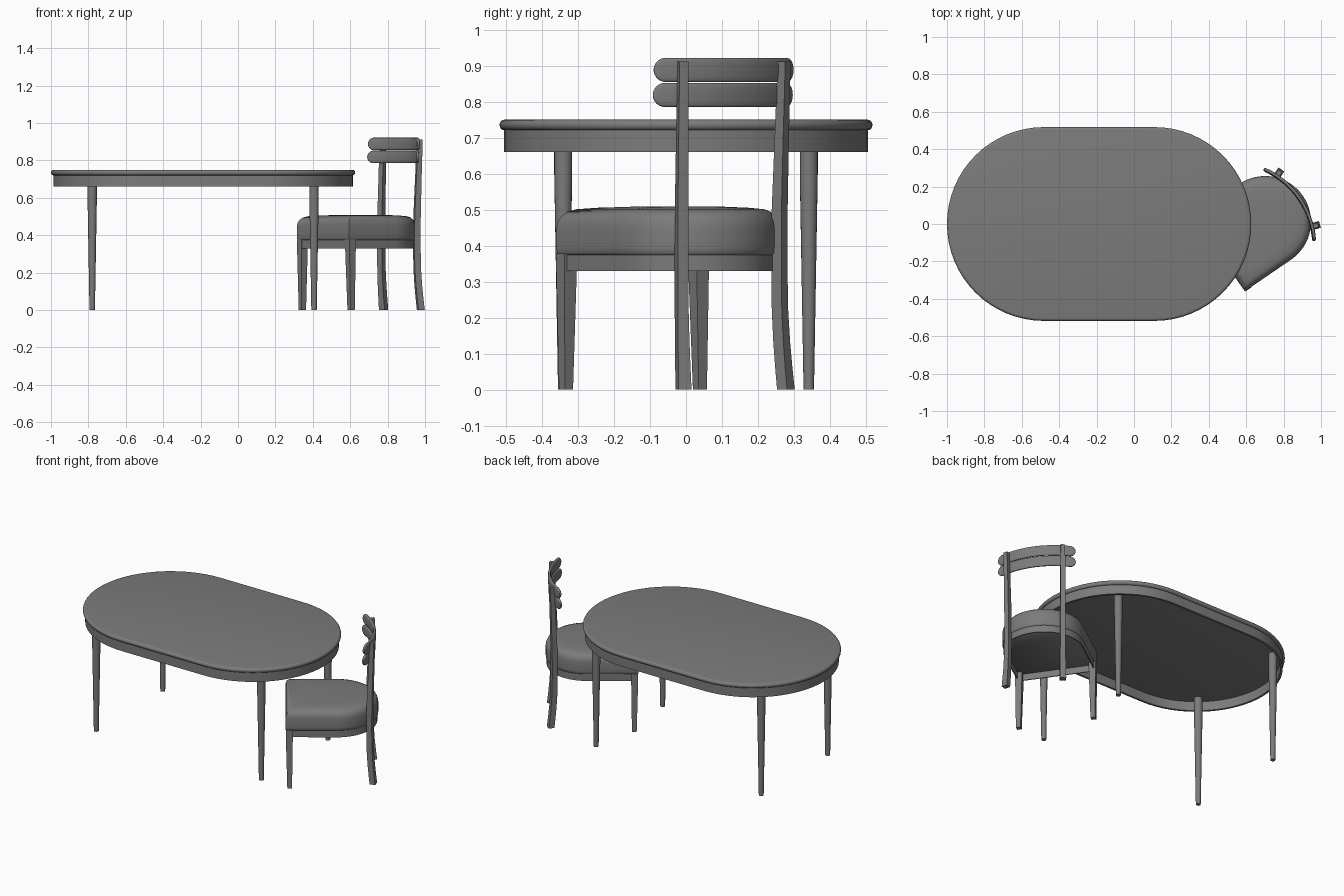
import bpy
import bmesh
from math import sin, cos, pi, sqrt, radians
from mathutils import Matrix, Vector

if "Cube" in bpy.data.objects:
    bpy.data.objects.remove(bpy.data.objects["Cube"])

grey = bpy.data.materials.new("plain_grey")
grey.use_nodes = True
GREY = (0.2, 0.2, 0.2, 1)
grey.diffuse_color = GREY
bsdf = next(n for n in grey.node_tree.nodes if n.type == 'BSDF_PRINCIPLED')
bsdf.inputs["Base Color"].default_value = GREY
bsdf.inputs["Roughness"].default_value = 0.6

TABLE = Matrix.Translation((-0.1865, 0, 0))
# chair space: +y runs from the seat front to the backrest
CHAIR = Matrix.Translation((0.472, -0.149, 0)) @ Matrix.Rotation(radians(-55), 4, 'Z')


def loft(name, rings, place, closed=False, angle=35):
    """Skin a list of equal-length point rings; closed joins last to first."""
    bm = bmesh.new()
    loops = [[bm.verts.new(p) for p in ring] for ring in rings]
    n = len(loops[0])
    pairs = list(zip(loops, loops[1:]))
    if closed:
        pairs.append((loops[-1], loops[0]))
    else:
        bm.faces.new(loops[0])
        bm.faces.new(loops[-1])
    for a, b in pairs:
        for i in range(n):
            j = (i + 1) % n
            bm.faces.new((a[i], a[j], b[j], b[i]))
    bmesh.ops.recalc_face_normals(bm, faces=bm.faces)
    mesh = bpy.data.meshes.new(name)
    bm.to_mesh(mesh)
    bm.free()
    mesh.materials.append(grey)
    ob = bpy.data.objects.new(name, mesh)
    ob.matrix_world = place
    bpy.context.collection.objects.link(ob)
    bpy.ops.object.select_all(action='DESELECT')
    ob.select_set(True)
    bpy.context.view_layer.objects.active = ob
    bpy.ops.object.shade_smooth_by_angle(angle=radians(angle))
    return ob


def stadium(inset, z, half=0.2955, radius=0.518, steps=32):
    r = radius - inset
    pts = []
    for side in (1, -1):
        for i in range(steps + 1):
            a = -pi / 2 + pi * i / steps
            pts.append((side * (half + r * cos(a)), side * r * sin(a), z))
    return pts


def seat_outline(inset, z, steps=32):
    """Straight front and sides with a half-round back."""
    r = 0.245 - inset
    front = 0.242 - inset
    pts = [(-front, inset - 0.022, z), (front, inset - 0.022, z)]
    for i in range(steps + 1):
        a = pi * i / steps
        pts.append((r * cos(a), 0.28 + r * sin(a), z))
    return pts


def rectangle(cx, cy, z, w, d, turn=0):
    rot = Matrix.Rotation(turn, 3, 'Z')
    return [Vector((cx, cy, z)) + rot @ Vector((sx * w / 2, sy * d / 2, 0))
            for sx, sy in ((-1, -1), (1, -1), (1, 1), (-1, 1))]


def frame(name, outline, place, inset, wall, low, high):
    """Hollow apron following an outline."""
    loft(name, [outline(inset, high), outline(inset, low),
                outline(inset + wall, low), outline(inset + wall, high)],
         place, closed=True)


# Table top with a bullnose edge
edge = []
for i in range(9):
    a = -pi / 2 + pi * i / 8
    edge.append(stadium(0.015 * (1 - cos(a)), 0.735 + 0.015 * sin(a)))
loft("table_top", edge, TABLE, angle=40)
frame("table_apron", stadium, TABLE, 0.013, 0.014, 0.66, 0.722)

# Round tapered table legs
for sx in (-1, 1):
    for sy in (-1, 1):
        rings = [[(sx * 0.593 + r * cos(2 * pi * k / 20),
                   sy * 0.341 + r * sin(2 * pi * k / 20), z) for k in range(20)]
                 for r, z in ((0.0145, 0), (0.025, 0.6), (0.025, 0.722))]
        name = "table_leg_" + ("front" if sy < 0 else "back") + ("_left" if sx > 0 else "_right")
        loft(name, rings, TABLE)

# Chair seat: padded cushion over a thin hollow apron
cushion = ((0.008, 0.372), (0.001, 0.38), (0, 0.395), (0, 0.45), (0.003, 0.467),
           (0.01, 0.482), (0.022, 0.494), (0.04, 0.501), (0.08, 0.505), (0.15, 0.508))
loft("seat_cushion", [seat_outline(i, z) for i, z in cushion], CHAIR, angle=50)
frame("seat_apron", seat_outline, CHAIR, 0.006, 0.006, 0.33, 0.376)

# Chair legs and back posts
POST = ((0, 0.022, 0.037, 0.034), (0.06, 0.015, 0.035, 0.034), (0.13, 0.008, 0.033, 0.034),
        (0.22, 0.002, 0.031, 0.034), (0.33, 0, 0.03, 0.034), (0.5, 0.001, 0.03, 0.033),
        (0.7, 0.008, 0.028, 0.029), (0.912, 0.016, 0.026, 0.026))
for side, label in ((-1, "right"), (1, "left")):
    loft("chair_front_leg_" + label,
         [rectangle(side * 0.227, 0.003, 0, 0.028, 0.028),
          rectangle(side * 0.224, 0.001, 0.33, 0.041, 0.041),
          rectangle(side * 0.224, 0.001, 0.378, 0.041, 0.041)], CHAIR)
    turn = -side * radians(20)
    loft("chair_back_post_" + label,
         [rectangle(side * (0.166 + out * sin(abs(turn))), 0.475 + out * cos(turn),
                    z, w, d, turn) for z, out, w, d in POST], CHAIR)


def back_rail(name, apex, zc, radius=0.45, span=0.246, h=0.0335, t=0.009):
    """Curved slat with round ends and softened edges."""
    stops = [(span - h + h * sin(k * pi / 16), max(cos(k * pi / 16), 0.05)) for k in range(9)]
    middle = [((span - h) * k / 10, 1) for k in range(-9, 10)]
    columns = [(-s, f) for s, f in reversed(stops)] + middle + stops
    rings = []
    for s, f in columns:
        a = s / radius
        ring = []
        for k in range(20):
            c, q = cos(2 * pi * k / 20), sin(2 * pi * k / 20)
            depth = t * (abs(c) ** 0.5) * (1 if c > 0 else -1) * (0.4 + 0.6 * sqrt(f))
            rr = radius + depth
            height = h * f * (abs(q) ** 0.7) * (1 if q > 0 else -1)
            ring.append((rr * sin(a), apex - radius + rr * cos(a), zc + height))
        rings.append(ring)
    loft(name, rings, CHAIR, angle=50)


back_rail("chair_upper_rail", 0.503, 0.888)
back_rail("chair_lower_rail", 0.499, 0.8185)
